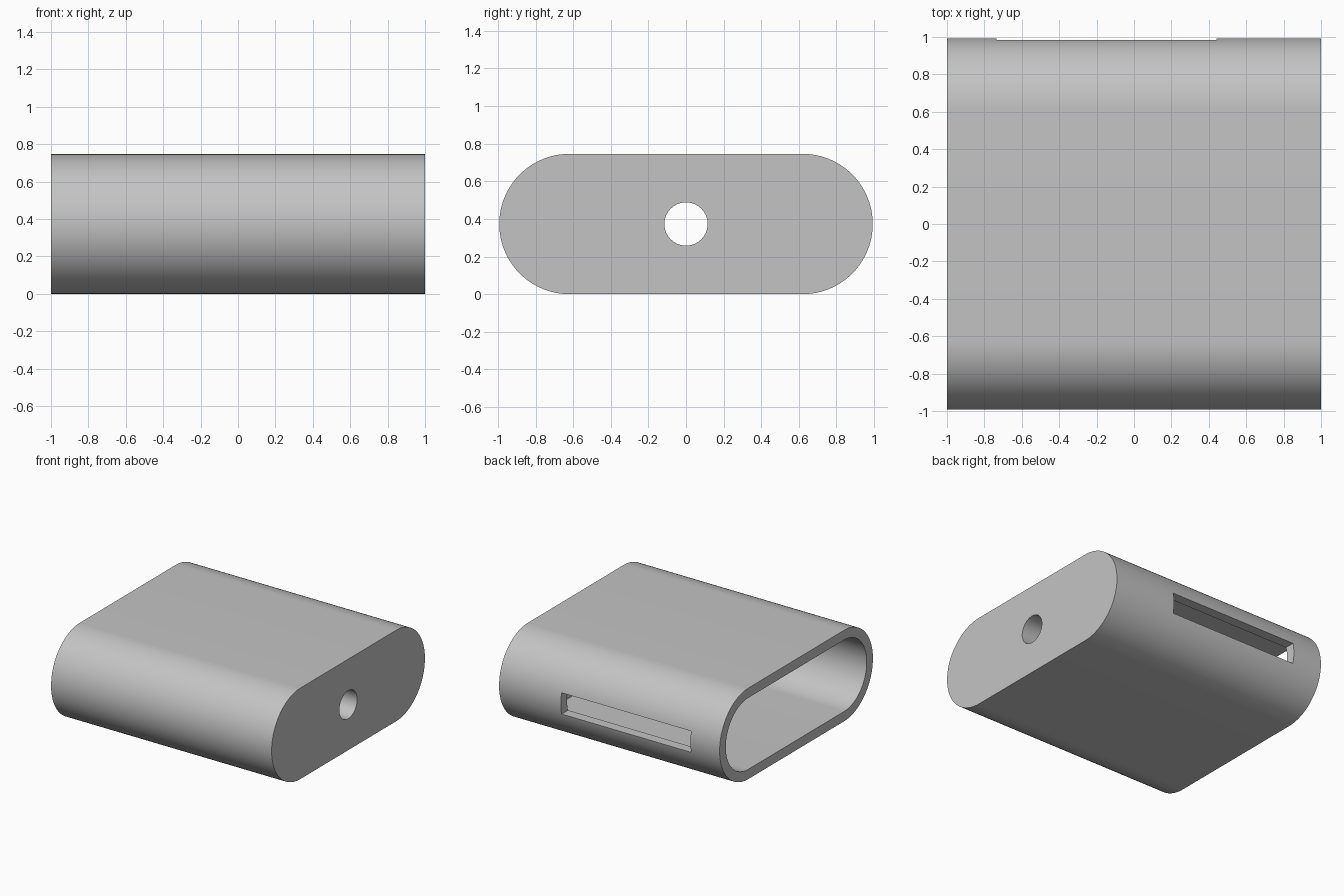
import bpy, bmesh
from math import pi, cos, sin, radians

cube = bpy.data.objects.get("Cube")
if cube:
    bpy.data.objects.remove(cube, do_unlink=True)

RADIUS = 0.373      # rounded side radius, half the height
HALF_FLAT = 0.62    # half width of the flat top and bottom
WALL = 0.08
END_INSIDE = 0.81   # inner face of the closed end

grey = bpy.data.materials.new("plain grey")
grey.use_nodes = True
colour = (0.55, 0.55, 0.55, 1)
grey.diffuse_color = colour
grey.node_tree.nodes["Principled BSDF"].inputs["Base Color"].default_value = colour


def prism(name, half_flat, radius, x0, x1, steps=48):
    """Round-ended profile in the YZ plane, extruded along x."""
    bm = bmesh.new()
    ring = []
    for side in (1, -1):
        for i in range(steps + 1):
            a = -pi / 2 + pi * i / steps
            # a zero flat gives a circle, so skip its doubled point
            if half_flat == 0 and i == steps:
                continue
            ring.append(bm.verts.new((x0, side * (half_flat + radius * cos(a)),
                                      RADIUS + side * radius * sin(a))))
    face = bm.faces.new(ring)
    new = bmesh.ops.extrude_face_region(bm, geom=[face])["geom"]
    bmesh.ops.translate(bm, vec=(x1 - x0, 0, 0),
                        verts=[v for v in new if isinstance(v, bmesh.types.BMVert)])
    bmesh.ops.recalc_face_normals(bm, faces=bm.faces)
    return finish(bm, name)


def box(name, low, high):
    bm = bmesh.new()
    bmesh.ops.create_cube(bm, size=1)
    for v in bm.verts:
        v.co = [lo if c < 0 else hi for c, lo, hi in zip(v.co, low, high)]
    return finish(bm, name)


def finish(bm, name):
    mesh = bpy.data.meshes.new(name)
    bm.to_mesh(mesh)
    bm.free()
    mesh.materials.append(grey)
    obj = bpy.data.objects.new(name, mesh)
    bpy.context.collection.objects.link(obj)
    return obj


# Outer sleeve, closed at +x
body = prism("sleeve_body", HALF_FLAT, RADIUS, -1, 1)

# Cavity open at -x, round hole in the closed end, slot in the back wall
cutters = [
    prism("cavity_cutter", HALF_FLAT, RADIUS - WALL, -1.2, END_INSIDE),
    prism("hole_cutter", 0, 0.115, 0.6, 1.2, 32),
    box("slot_cutter", (-0.735, 0.75, RADIUS - 0.087), (0.44, 1.2, RADIUS + 0.087)),
]

bpy.ops.object.select_all(action='DESELECT')
bpy.context.view_layer.objects.active = body
body.select_set(True)
for cutter in cutters:
    cutter.hide_render = True
    mod = body.modifiers.new(cutter.name, 'BOOLEAN')
    mod.operation = 'DIFFERENCE'
    mod.solver = 'EXACT'
    mod.object = cutter
    bpy.ops.object.modifier_apply(modifier=mod.name)
    bpy.data.objects.remove(cutter, do_unlink=True)

bpy.ops.object.shade_smooth_by_angle(angle=radians(30))
